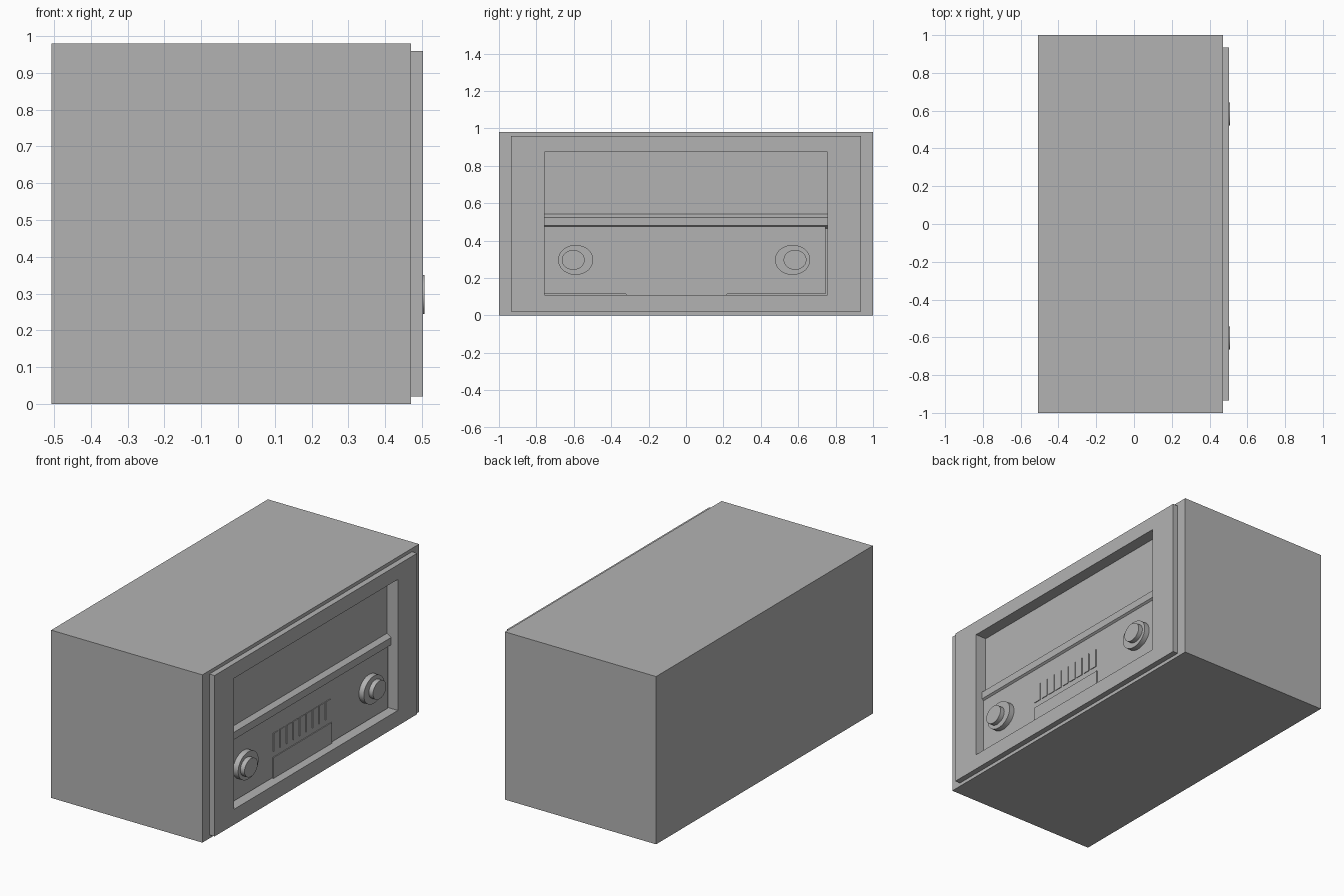
import bpy, bmesh, math
from mathutils import Matrix

cube = bpy.data.objects.get("Cube")
if cube:
    bpy.data.objects.remove(cube, do_unlink=True)

GREY = (0.45, 0.45, 0.45, 1.0)
grey = bpy.data.materials.new("plain grey")
grey.use_nodes = True
grey.diffuse_color = GREY
grey.node_tree.nodes["Principled BSDF"].inputs["Base Color"].default_value = GREY


def finish(bm, name):
    bmesh.ops.recalc_face_normals(bm, faces=bm.faces)
    mesh = bpy.data.meshes.new(name)
    bm.to_mesh(mesh)
    bm.free()
    mesh.materials.append(grey)
    obj = bpy.data.objects.new(name, mesh)
    bpy.context.collection.objects.link(obj)
    return obj


def loft(name, sections, closed=False):
    """Join rectangles (x, (y0, y1, z0, z1)) in order; cap or close the ends."""
    bm = bmesh.new()
    loops = []
    for x, (y0, y1, z0, z1) in sections:
        corners = ((y0, z0), (y1, z0), (y1, z1), (y0, z1))
        loops.append([bm.verts.new((x, y, z)) for y, z in corners])
    pairs = list(zip(loops, loops[1:]))
    if closed:
        pairs.append((loops[-1], loops[0]))
    else:
        bm.faces.new(loops[0])
        bm.faces.new(loops[-1])
    for a, b in pairs:
        for i in range(4):
            j = (i + 1) % 4
            bm.faces.new((a[i], a[j], b[j], b[i]))
    return finish(bm, name)


def disc(name, x0, x1, y, z, ry, rz):
    """Oval disc whose axis runs along x."""
    bm = bmesh.new()
    bmesh.ops.create_cone(bm, cap_ends=True, segments=48, radius1=1, radius2=1, depth=1)
    bm.transform(Matrix.Translation(((x0 + x1) / 2, y, z))
                 @ Matrix.Diagonal((x1 - x0, ry, rz, 1))
                 @ Matrix.Rotation(math.pi / 2, 4, 'Y'))
    obj = finish(bm, name)
    bpy.ops.object.select_all(action='DESELECT')
    obj.select_set(True)
    bpy.context.view_layer.objects.active = obj
    bpy.ops.object.shade_smooth_by_angle(angle=math.radians(40))


CASE = (-1, 1, 0, 0.98)
FRAME = (-0.935, 0.935, 0.02, 0.96)
OPENING = (-0.757, 0.757, 0.11, 0.875)
CASE_X, FRAME_X, RECESS_X, PANEL_X = 0.47, 0.503, 0.433, 0.448

# Case with a recess in its face, and the raised frame around it
loft("case", [(-0.507, CASE), (CASE_X, CASE), (CASE_X, OPENING), (RECESS_X, OPENING)])
loft("front_frame", [(CASE_X, FRAME), (FRAME_X, FRAME), (FRAME_X, OPENING),
                     (CASE_X, OPENING)], closed=True)

# Control panel and the bevelled divider above it
panel = (-0.757, 0.745, 0.114, 0.48)
loft("control_panel", [(RECESS_X, panel), (PANEL_X, panel)])
loft("divider_bar", [(RECESS_X, (-0.757, 0.757, 0.465, 0.542)),
                     (0.46, (-0.757, 0.757, 0.482, 0.525))])

# Lower plate and the row of push buttons above it
plate = (-0.32, 0.22, 0.11, 0.232)
loft("lower_plate", [(PANEL_X, plate), (PANEL_X + 0.005, plate)])
for i in range(9):
    y = -0.315 + 0.06 * i
    button = (y, y + 0.045, 0.265, 0.372)
    loft(f"push_button_{i + 1}", [(PANEL_X, button), (PANEL_X + 0.004, button)])

# Two knobs, each an oval collar with a smaller cap set slightly outward
for side, y, shift in (("near", -0.59, -0.013), ("far", 0.57, 0.013)):
    disc(f"{side}_knob_collar", PANEL_X, 0.48, y, 0.297, 0.094, 0.08)
    disc(f"{side}_knob_cap", 0.48, 0.507, y + shift, 0.297, 0.061, 0.053)
